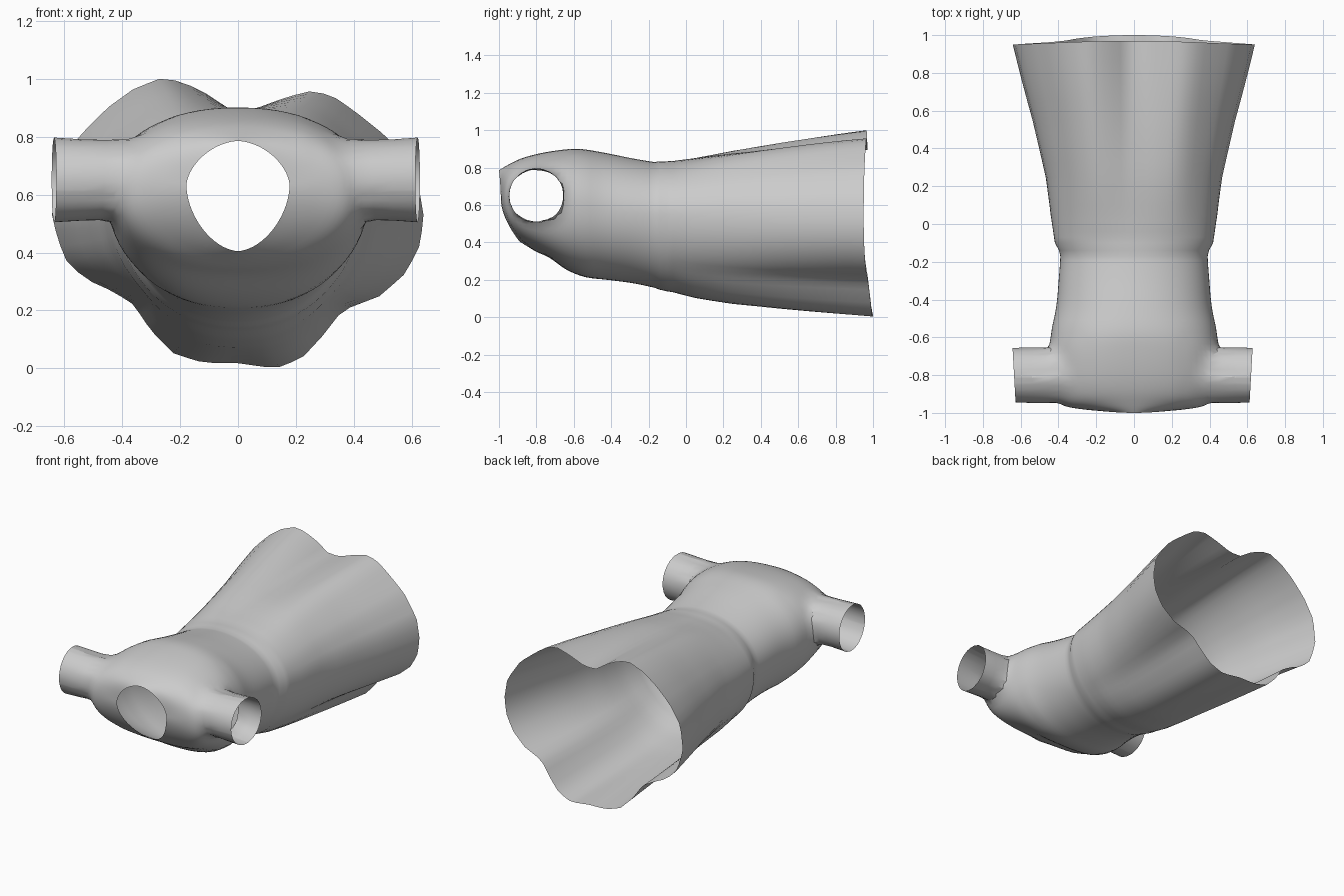
import bpy, bmesh
from math import sin, cos, pi, atan2, copysign

if "Cube" in bpy.data.objects:
    bpy.data.objects.remove(bpy.data.objects["Cube"])

N = 72      # points around the garment
SUB = 4     # rings between key sections

# key sections: y side, y top, y bottom, half width, z bottom, z top, z middle, roundness, fold amount
KEYS = [
    (-.99, -1.0, -.89, .178, .405, .785, .63, 1.75, 0),
    (-.978, -.96, -.85, .30, .38, .81, .63, 2.0, 0),
    (-.955, -.89, -.80, .39, .35, .845, .62, 2.2, 0),
    (-.87, -.80, -.73, .435, .318, .872, .61, 2.3, 0),
    (-.70, -.68, -.64, .452, .255, .893, .60, 2.3, 0),
    (-.58, -.57, -.54, .44, .215, .90, .59, 2.2, 0),
    (-.44, -.44, -.42, .412, .20, .88, .57, 2.1, 0),
    (-.29, -.29, -.29, .398, .183, .85, .56, 2.05, 0),
    (-.17, -.17, -.17, .390, .158, .83, .55, 2.05, 0),
    (-.14, -.14, -.14, .392, .150, .832, .55, 2.05, .02),
    (-.10, -.10, -.10, .412, .142, .832, .55, 2.05, .03),
    (-.07, -.07, -.07, .412, .140, .832, .55, 2.05, .05),
    (.05, .05, .05, .406, .118, .843, .54, 2.05, .15),
    (.25, .25, .25, .386, .098, .868, .54, 2.05, .32),
    (.55, .55, .55, .38, .09, .89, .53, 2.0, .6),
    (.95, .97, 1.0, .40, .08, .92, .53, 2.0, 1),
]
# wavy hem outline (x, z)
HEM = [(.64, .53), (.62, .65), (.525, .79), (.40, .89), (.32, .945), (.24, .957), (.15, .93), (.05, .893),
       (-.03, .895), (-.12, .955), (-.20, .992), (-.27, 1.0), (-.36, .965), (-.45, .90), (-.55, .80),
       (-.625, .68), (-.643, .52), (-.60, .38), (-.53, .31), (-.43, .265), (-.36, .22), (-.30, .13),
       (-.22, .05), (-.12, .02), (0, .018), (.13, 0), (.22, .035), (.29, .11), (.36, .20), (.49, .25),
       (.58, .33), (.63, .43)]
hem_polar = sorted((atan2(z - .53, x) % (2 * pi), (x, z)) for x, z in HEM)
hem_polar.append((2 * pi + hem_polar[0][0], hem_polar[0][1]))


def hem_point(a):
    for (a0, p), (a1, q) in zip(hem_polar, hem_polar[1:]):
        if a0 <= a <= a1:
            t = (a - a0) / (a1 - a0)
            return [p[i] + (q[i] - p[i]) * t for i in (0, 1)]
    return hem_polar[0][1]


def section_point(key, a):
    ys, yt, yb, w, zb, zt, zm, n, fold = key
    c, s = cos(a), sin(a)
    x = copysign(abs(c) ** (2 / n), c) * w
    z = zm + copysign(abs(s) ** (2 / n), s) * (zt - zm if s > 0 else zm - zb)
    y = ys + ((yt if s > 0 else yb) - ys) * s * s
    hx, hz = hem_point(a)
    return x + (hx - x) * fold, y, z + (hz - z) * fold


def spline(k, t):
    # Catmull-Rom through the key sections
    a, b = KEYS[max(k - 1, 0)], KEYS[k]
    c, d = KEYS[min(k + 1, len(KEYS) - 1)], KEYS[min(k + 2, len(KEYS) - 1)]
    if b[0] > -.2:      # straight skirt panels
        return [q + t * (r - q) for q, r in zip(b, c)]
    return [q + .5 * t * (r - p + t * (2 * p - 5 * q + 4 * r - s + t * (3 * (q - r) + s - p)))
            for p, q, r, s in zip(a, b, c, d)]


# body and skirt: one open lofted shell
bm = bmesh.new()
rings = []
for k in range(len(KEYS) - 1):
    steps = 1 if -.2 < KEYS[k][0] < -.08 else SUB
    rings += [spline(k, i / steps) for i in range(steps)]
rings.append(KEYS[-1])
loops = [[bm.verts.new(section_point(r, 2 * pi * i / N)) for i in range(N)] for r in rings]
for lo, hi in zip(loops, loops[1:]):
    for i in range(N):
        j = (i + 1) % N
        bm.faces.new((lo[i], lo[j], hi[j], hi[i]))

# armholes
CY, CZ = -.80, .65
holes = []
for f in bm.faces:
    m = f.calc_center_median()
    if abs(m.x) > .2 and ((m.y - CY) / .14) ** 2 + ((m.z - CZ) / .135) ** 2 < 1:
        holes.append(f)
bmesh.ops.delete(bm, geom=holes, context='FACES')

# sleeves: pull each armhole rim out to an oval cuff
for side, end in ((1, .62), (-1, .635)):
    rim = [e for e in bm.edges if e.is_boundary
           and all(v.co.x * side > .2 and v.co.y < -.5 for v in e.verts)]
    for x, ry, rz in ((.455, .154, .138), (.54, .148, .141), (end, .144, .147)):
        out = bmesh.ops.extrude_edge_only(bm, edges=rim)['geom']
        for v in (g for g in out if isinstance(g, bmesh.types.BMVert)):
            a = atan2((v.co.z - CZ) / rz, (v.co.y - CY) / ry)
            v.co = (side * (x + .008 * cos(a)), CY + ry * cos(a), CZ + rz * sin(a))
        rim = [g for g in out if isinstance(g, bmesh.types.BMEdge)]

# soften the shoulder joins
soft = [v for v in bm.verts if .24 < abs(v.co.x) < .5 and v.co.y < -.55 and not v.is_boundary]
for _ in range(4):
    bmesh.ops.smooth_vert(bm, verts=soft, factor=.5, use_axis_x=True, use_axis_y=True, use_axis_z=True)

bmesh.ops.recalc_face_normals(bm, faces=bm.faces)
mesh = bpy.data.meshes.new("dress")
bm.to_mesh(mesh)
bm.free()
dress = bpy.data.objects.new("dress", mesh)
bpy.context.collection.objects.link(dress)
bpy.context.view_layer.objects.active = dress
dress.select_set(True)
bpy.ops.object.shade_smooth_by_angle()
